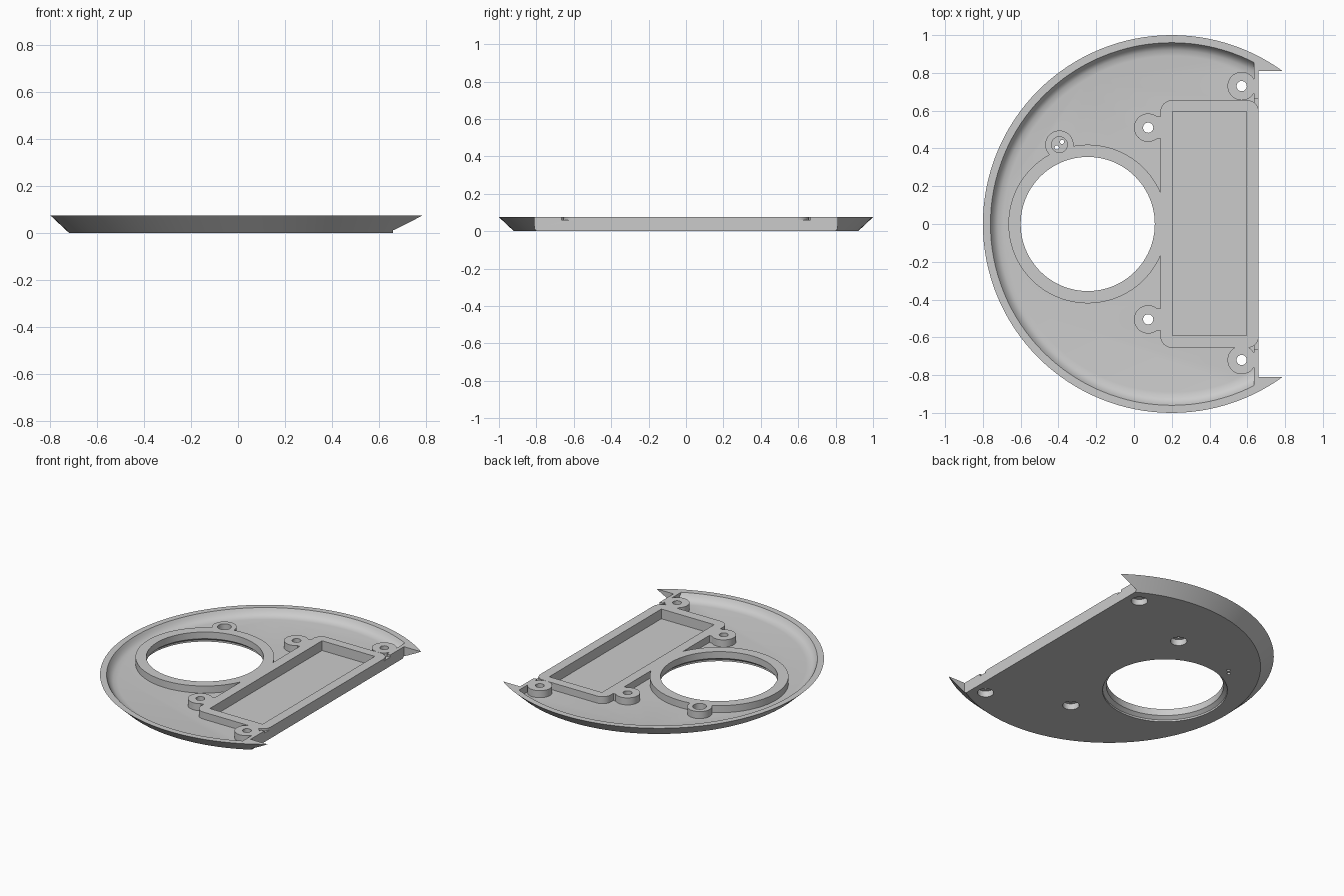
import bpy, bmesh, math

cube = bpy.data.objects.get("Cube")
if cube:
    bpy.data.objects.remove(cube, do_unlink=True)

TOP, FLOOR, POCKET_FLOOR = 0.075, 0.028, 0.01
RIM_CENTRE = (0.2, 0)
PORT = (-0.245, 0)
SENSOR = (-0.395, 0.42)
SCREWS = [(0.075, 0.51), (0.075, -0.505), (0.57, 0.73), (0.57, -0.72)]

grey = bpy.data.materials.new("plain grey")
grey.use_nodes = True
grey.diffuse_color = (0.6, 0.6, 0.6, 1)
grey.node_tree.nodes["Principled BSDF"].inputs["Base Color"].default_value = (0.6, 0.6, 0.6, 1)


def finish(name, bm):
    bmesh.ops.recalc_face_normals(bm, faces=bm.faces)
    mesh = bpy.data.meshes.new(name)
    bm.to_mesh(mesh)
    bm.free()
    mesh.materials.append(grey)
    obj = bpy.data.objects.new(name, mesh)
    bpy.context.collection.objects.link(obj)
    return obj


def lathe(name, centre, profile, segments=48):
    """Closed solid turned from (radius, height) points."""
    bm = bmesh.new()
    rings = []
    for r, z in profile:
        rings.append([bm.verts.new((centre[0] + r * math.cos(a), centre[1] + r * math.sin(a), z))
                      for a in (math.tau * i / segments for i in range(segments))])
    for low, high in zip(rings, rings[1:]):
        for i in range(segments):
            j = (i + 1) % segments
            bm.faces.new((low[i], low[j], high[j], high[i]))
    bm.faces.new(rings[0])
    bm.faces.new(rings[-1])
    return finish(name, bm)


def cylinder(name, centre, r, z0, z1, segments=48):
    return lathe(name, centre, [(r, z0), (r, z1)], segments)


def box(name, x0, x1, y0, y1, z0, z1, corner=0):
    bm = bmesh.new()
    bmesh.ops.create_cube(bm, size=1)
    for v in bm.verts:
        v.co = ((x0, x1)[v.co.x > 0], (y0, y1)[v.co.y > 0], (z0, z1)[v.co.z > 0])
    if corner:
        upright = [e for e in bm.edges if abs(e.verts[0].co.z - e.verts[1].co.z) > 1e-4]
        bmesh.ops.bevel(bm, geom=upright, offset=corner, segments=8, profile=0.5, affect='EDGES')
    return finish(name, bm)


def combine(target, tool, operation='DIFFERENCE'):
    mod = target.modifiers.new("cut", 'BOOLEAN')
    mod.operation, mod.solver, mod.object = operation, 'EXACT', tool
    bpy.context.view_layer.objects.active = target
    bpy.ops.object.modifier_apply(modifier=mod.name)
    bpy.data.objects.remove(tool, do_unlink=True)


# Outer dish with flared side
body = lathe("cover_plate", RIM_CENTRE, [(0.92, 0), (1.0, TOP)], 128)

# Interior hollow with a filleted floor edge, stopping short of the straight side
hollow = lathe("hollow", RIM_CENTRE, [(0.89, FLOOR), (0.92, 0.032), (0.94, 0.045),
                                      (0.952, 0.062), (0.96, TOP), (0.96, 0.12)], 128)
combine(hollow, box("side_limit", 0.635, 1.5, -1.5, 1.5, -0.5, 0.5))
for s in (-1, 1):
    y = sorted((s * 0.59, s * 0.665))
    combine(hollow, box("lip_notch", 0.6, 0.72, y[0], y[1], 0.06, 0.11), 'UNION')

# Raised features are left standing inside the hollow
combine(hollow, box("frame", 0.14, 0.66, -0.655, 0.655, -0.1, 0.2, 0.06))
combine(hollow, cylinder("port_ring", PORT, 0.42, -0.12, 0.22, 96))
combine(hollow, cylinder("sensor_boss", SENSOR, 0.075, -0.14, 0.24))
for x, y in SCREWS:
    combine(hollow, cylinder("screw_boss", (x, y), 0.075, -0.16, 0.26))
for y in (0.51, -0.505):
    combine(hollow, box("boss_neck", 0.115, 0.2, y - 0.058, y + 0.058, -0.18, 0.28))
combine(body, hollow)

# Straight side between the two horns
combine(body, box("side_cut", 0.66, 1.5, -0.81, 0.81, -0.5, 0.5))

# Rectangular pocket and round port
combine(body, box("pocket", 0.205, 0.595, -0.59, 0.595, POCKET_FLOOR, 0.3))
combine(body, lathe("port_hole", PORT, [(0.378, -0.05), (0.378, 0.012), (0.355, 0.03), (0.355, 0.3)], 96))

# Countersunk screw holes
for p in SCREWS:
    combine(body, lathe("screw_hole", p, [(0.05, -0.05), (0.05, 0.04), (0.027, 0.0401), (0.027, 0.3)], 32))

# Sensor recess with two pin holes
combine(body, cylinder("sensor_recess", SENSOR, 0.042, 0.02, 0.3, 32))
for s in (-1, 1):
    combine(body, cylinder("pin_hole", (SENSOR[0] + s * 0.014, SENSOR[1] + s * 0.015), 0.011, -0.1, 0.2, 16))

bpy.ops.object.select_all(action='DESELECT')
body.select_set(True)
bpy.context.view_layer.objects.active = body
bpy.ops.object.shade_smooth_by_angle(angle=math.radians(30))
